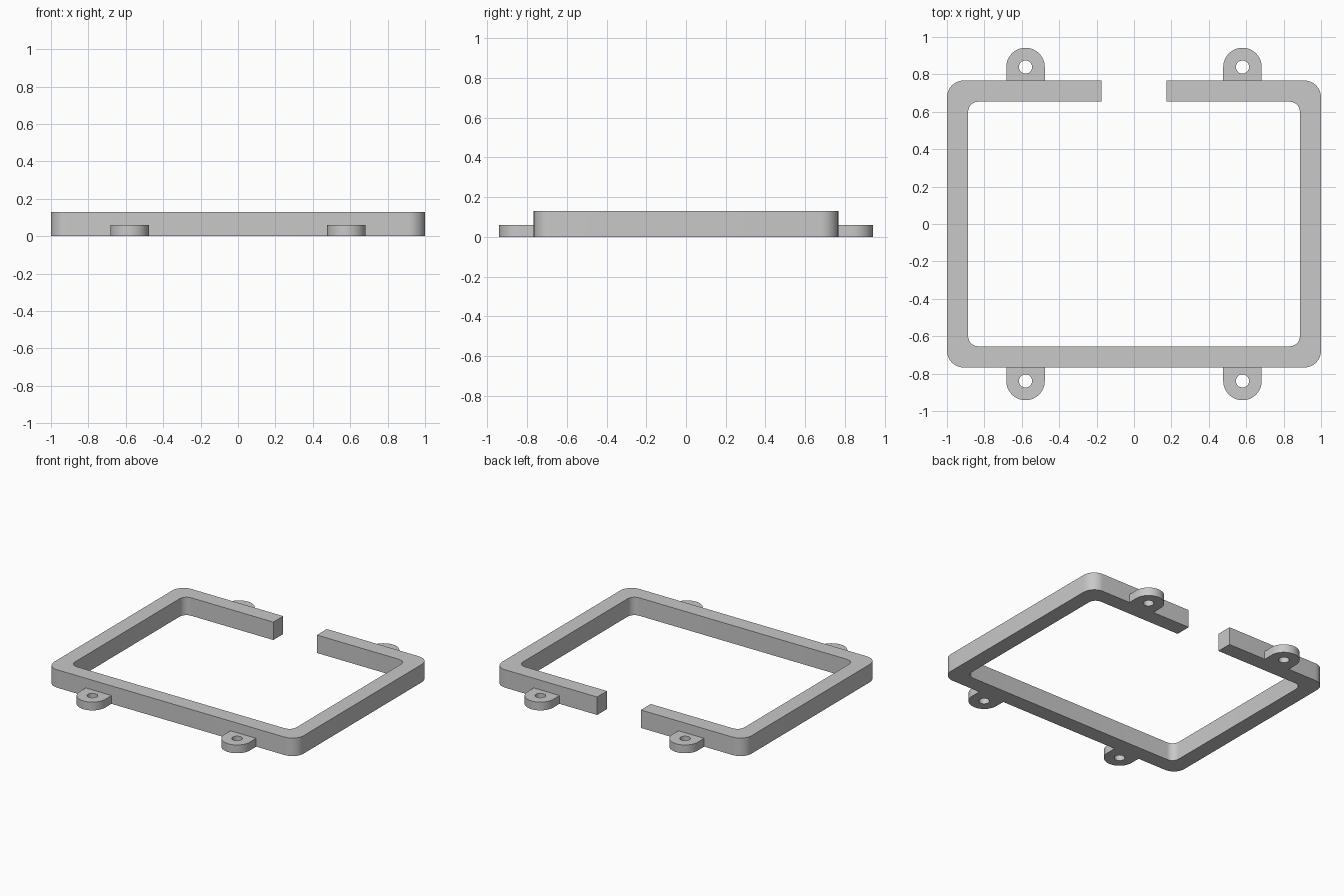
import bpy
import bmesh
from math import sin, cos, pi, atan2, hypot

if "Cube" in bpy.data.objects:
    bpy.data.objects.remove(bpy.data.objects["Cube"])

grey = bpy.data.materials.new("light grey")
grey.use_nodes = True
grey.diffuse_color = (0.58, 0.58, 0.58, 1)
grey.node_tree.nodes["Principled BSDF"].inputs["Base Color"].default_value = (0.58, 0.58, 0.58, 1)

WIDTH, DEPTH, HEIGHT = 1.0, 0.767, 0.13   # half width, half depth, full height
BAR = 0.113                               # thickness of the frame bars
GAP = 0.175                               # half width of the opening at the back
TAB_X, TAB_Y, TAB_R, TAB_H = 0.58, 0.839, 0.103, 0.06
HOLE_R = 0.035


def solid_band(name, outer, inner, height, closed):
    """Extrude the strip between two matching outlines into a solid."""
    bm = bmesh.new()
    rows = [[bm.verts.new((x, y, z)) for x, y in line]
            for line, z in ((outer, 0), (inner, 0), (inner, height), (outer, height))]
    n = len(outer)
    for i in range(n if closed else n - 1):
        j = (i + 1) % n
        for k in range(4):
            a, b = rows[k], rows[(k + 1) % 4]
            bm.faces.new((a[i], a[j], b[j], b[i]))
    if not closed:
        for i in (0, n - 1):
            bm.faces.new([row[i] for row in rows])
    bmesh.ops.recalc_face_normals(bm, faces=bm.faces)
    mesh = bpy.data.meshes.new(name)
    bm.to_mesh(mesh)
    bm.free()
    mesh.materials.append(grey)
    obj = bpy.data.objects.new(name, mesh)
    bpy.context.collection.objects.link(obj)
    bpy.ops.object.select_all(action="DESELECT")
    obj.select_set(True)
    bpy.context.view_layer.objects.active = obj
    bpy.ops.object.shade_smooth_by_angle(angle=pi / 6)
    return obj


def open_outline(hx, hy, radius, steps=10):
    """Rounded rectangle, broken in the middle of the back side."""
    pts = [(-GAP, hy)]
    for q, (sx, sy) in enumerate(((-1, 1), (-1, -1), (1, -1), (1, 1)), start=1):
        for s in range(steps + 1):
            a = (q + s / steps) * pi / 2
            pts.append((sx * (hx - radius) + radius * cos(a),
                        sy * (hy - radius) + radius * sin(a)))
    return pts + [(GAP, hy)]


# Frame with rounded corners
solid_band("frame", open_outline(WIDTH, DEPTH, 0.09),
           open_outline(WIDTH - BAR, DEPTH - BAR, 0.055), HEIGHT, False)


def tab_outlines():
    """Rounded tab outline and its screw hole, paired by angle."""
    drop = TAB_Y - DEPTH
    corner = atan2(drop, TAB_R)
    angles = sorted([i * pi / 24 for i in range(48)] + [pi + corner, 2 * pi - corner])
    outer, inner = [], []
    for a in angles:
        c, s = cos(a), sin(a)
        reach = TAB_R if s >= 0 else 1 / max(abs(c) / TAB_R, -s / drop)
        outer.append((reach * c, reach * s))
        inner.append((HOLE_R * c, HOLE_R * s))
    return outer, inner


# Four mounting tabs
for side_x, x_name in ((-1, "right"), (1, "left")):
    for side_y, y_name in ((-1, "front"), (1, "back")):
        placed = [[(side_x * TAB_X + x, side_y * (TAB_Y + y)) for x, y in line]
                  for line in tab_outlines()]
        solid_band(f"{y_name}_{x_name}_mounting_tab", *placed, TAB_H, True)
